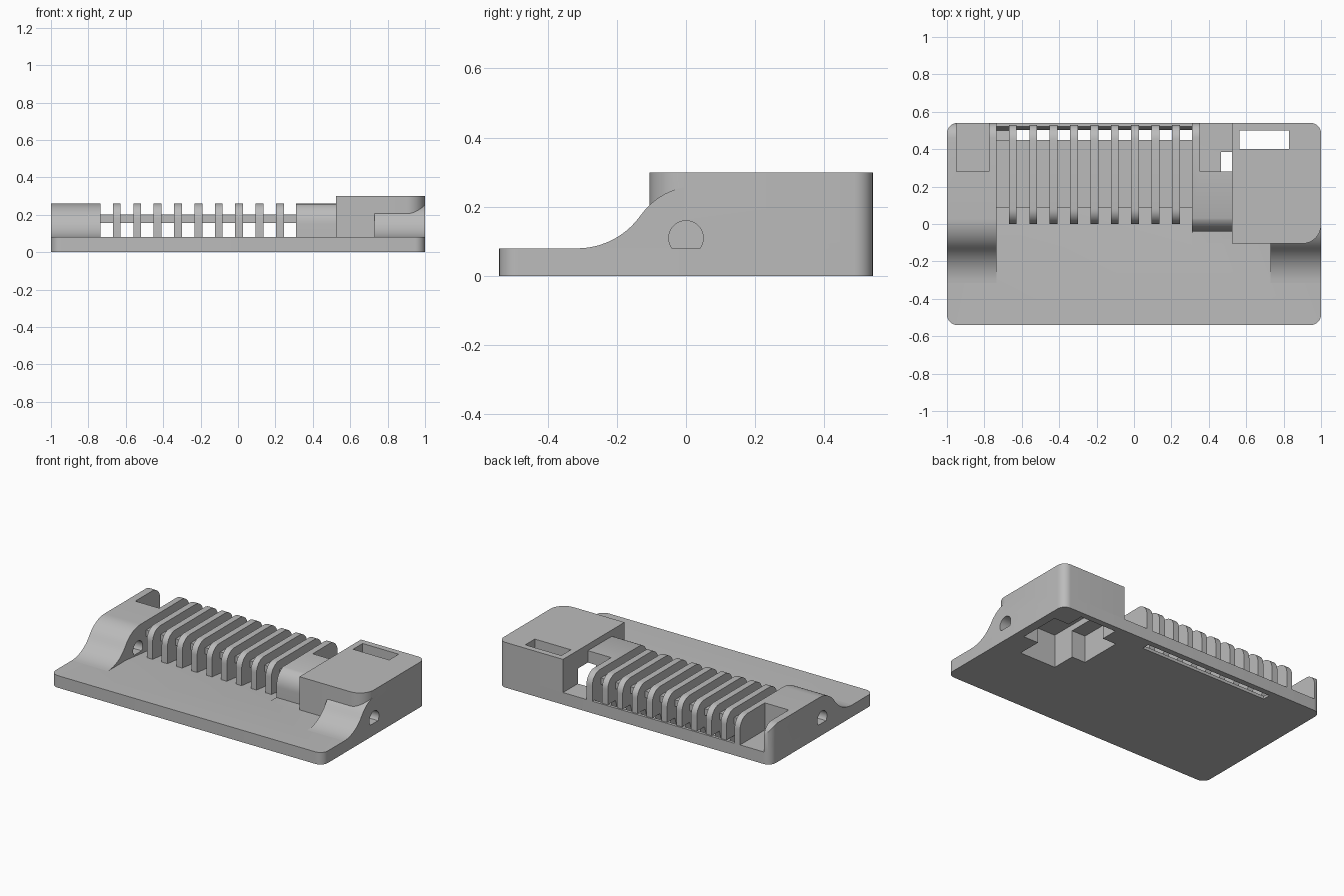
import bpy, bmesh, math
from mathutils import Vector

if "Cube" in bpy.data.objects:
    bpy.data.objects.remove(bpy.data.objects["Cube"], do_unlink=True)

COLOUR = (0.5, 0.5, 0.5, 1)
grey = bpy.data.materials.new("plain grey")
grey.use_nodes = True
grey.diffuse_color = COLOUR
grey.node_tree.nodes["Principled BSDF"].inputs["Base Color"].default_value = COLOUR


def prism(name, pts, lo, hi, axis="x"):
    """Extrude a closed profile: (y, z) points along x, or (x, y) points along z."""
    place = (lambda p: (lo, *p)) if axis == "x" else (lambda p: (*p, lo))
    step = Vector((hi - lo, 0, 0) if axis == "x" else (0, 0, hi - lo))
    bm = bmesh.new()
    face = bm.faces.new([bm.verts.new(place(p)) for p in pts])
    new = bmesh.ops.extrude_face_region(bm, geom=[face])["geom"]
    bmesh.ops.translate(bm, vec=step, verts=[v for v in new if isinstance(v, bmesh.types.BMVert)])
    bmesh.ops.recalc_face_normals(bm, faces=bm.faces)
    mesh = bpy.data.meshes.new(name)
    bm.to_mesh(mesh)
    bm.free()
    obj = bpy.data.objects.new(name, mesh)
    bpy.context.collection.objects.link(obj)
    mesh.materials.append(grey)
    return obj


def arc(cy, cz, ry, rz, a, b, n=10):
    angles = [math.radians(a + (b - a) * i / n) for i in range(n + 1)]
    return [(cy + ry * math.cos(t), cz + rz * math.sin(t)) for t in angles]


def rounded(x0, x1, y0, y1, radii):
    """Rectangle with corner radii: front left, front right, back right, back left."""
    corners = [(x0, y0, 1, 1), (x1, y0, -1, 1), (x1, y1, -1, -1), (x0, y1, 1, -1)]
    pts = []
    for i, ((x, y, sx, sy), r) in enumerate(zip(corners, radii)):
        if r:
            pts += arc(x + sx * r, y + sy * r, r, r, 180 + 90 * i, 270 + 90 * i, 8)
        else:
            pts.append((x, y))
    return pts


def box(x0, x1, y0, y1, z0, z1):
    return prism("cutter", [(x0, y0), (x1, y0), (x1, y1), (x0, y1)], z0, z1, "z")


def combine(obj, other, mode="DIFFERENCE"):
    mod = obj.modifiers.new("cut", "BOOLEAN")
    mod.operation, mod.solver, mod.object = mode, "EXACT", other
    bpy.context.view_layer.objects.active = obj
    bpy.ops.object.modifier_apply(modifier=mod.name)
    bpy.data.objects.remove(other, do_unlink=True)


def footprint():
    return prism("cutter", rounded(-1, 1, -0.54, 0.54, [0.055] * 4), -0.2, 0.6, "z")


def pin_bore(lo, hi):
    return prism("cutter", arc(0, 0.11, 0.05, 0.05, 0, 348.75, 31), lo, hi)


BASE, TOP = 0.08, 0.26
FIN_W, PITCH = 0.042, 0.109

# Curved sweep from the base up to the raised top
sweep = (arc(-0.315, BASE + 0.225, 0.225, 0.225, -90, -35)
         + arc(0.03, TOP - 0.195, 0.195, 0.195, 145, 90)[1:])
back_round = arc(0.46, 0.18, 0.08, 0.08, 90, 0)

parts = []

# Base plate with sloped trough, long drain slot and underside pocket
base = prism("base_plate", rounded(-1, 1, -0.54, 0.54, [0.055] * 4), 0, BASE, "z")
trough = [(-0.125, BASE), (0.45, 0.02), (0.5, 0.015), (0.52, BASE), (0.52, 0.2), (-0.125, 0.2)]
combine(base, prism("cutter", trough, -0.735, 0.31))
combine(base, box(-0.63, 0.31, 0.45, 0.502, -0.1, 0.1))
combine(base, box(0.565, 0.83, -0.06, 0.5, -0.1, 0.1))
combine(base, box(0.465, 0.94, 0.1, 0.385, -0.1, 0.1))
parts.append(base)

# Left end block: sweep in front, open pocket behind
left = prism("left_end_block", sweep + back_round + [(0.54, BASE)], -1, -0.735)
combine(left, footprint(), "INTERSECT")
combine(left, box(-0.95, -0.775, 0.28, 0.7, BASE, 0.5))
combine(left, pin_bore(-1.1, -0.6))
parts.append(left)

# Middle block: rounded nose, thin rear wall beside the fins
nose = [(-0.04, BASE)] + arc(0.05, 0.15, 0.09, 0.11, 180, 102)
middle = prism("middle_block", nose + back_round + [(0.54, BASE)], 0.31, 0.526)
combine(middle, box(0.353, 0.7, 0.28, 0.7, 0, 0.5))
combine(middle, box(0.465, 0.7, 0.1, 0.4, 0, 0.18))
parts.append(middle)

# Tall right block: hollow below, slot in the roof, pin bore
tall = prism("right_tall_block", rounded(0.525, 1, -0.105, 0.54, [0, 0.1, 0.055, 0]),
             BASE, 0.3, "z")
combine(tall, box(0.565, 0.83, -0.06, 0.5, 0, 0.22))
combine(tall, box(0.465, 0.94, 0.1, 0.385, 0, 0.18))
combine(tall, box(0.565, 0.83, 0.4, 0.5, 0.1, 0.5))
combine(tall, pin_bore(0.8, 1.1))
parts.append(tall)

# Sweep that meets the tall block
ramp = prism("right_sweep", sweep + [(0.05, TOP), (0.05, BASE)], 0.73, 1)
combine(ramp, box(0.5, 0.83, -0.06, 0.5, 0, 0.22))
combine(ramp, pin_bore(0.8, 1.1))
parts.append(ramp)

# Row of thin fins with rounded ends
fin = ([(0, 0.06), (0, 0.18)] + arc(0.08, 0.18, 0.08, 0.08, 180, 90)[1:]
       + arc(0.45, 0.18, 0.08, 0.08, 90, 0) + [(0.53, BASE), (0.45, BASE), (0.43, 0.02)])
for i in range(9):
    x = -0.648 + PITCH * i
    parts.append(prism(f"fin_{i + 1}", fin, x - FIN_W / 2, x + FIN_W / 2))

# Web that ties the fins together
web = [(0.085, 0.157), (0.45, 0.157), (0.45, 0.2), (0.085, 0.2)]
parts.append(prism("fin_web", web, -0.736, 0.311))

# Smooth the curves, keep the edges crisp
bpy.ops.object.select_all(action="DESELECT")
for obj in parts:
    obj.select_set(True)
bpy.context.view_layer.objects.active = base
bpy.ops.object.shade_smooth_by_angle(angle=math.radians(30))
